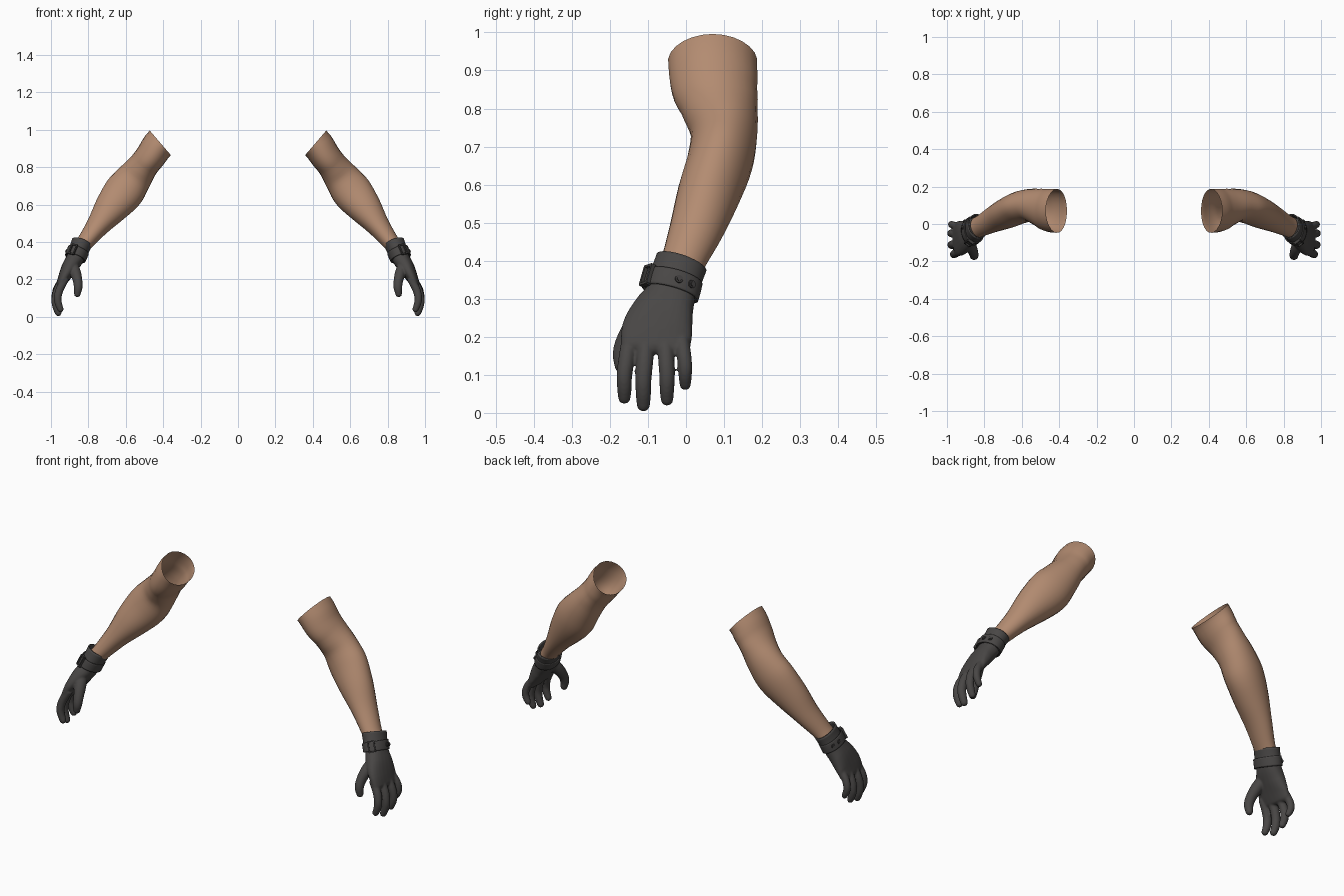
import bpy, bmesh, math
from mathutils import Vector, Matrix

if "Cube" in bpy.data.objects:
    bpy.data.objects.remove(bpy.data.objects["Cube"])


def material(name, rgb):
    m = bpy.data.materials.new(name)
    m.diffuse_color = (*rgb, 1)
    m.use_nodes = True
    m.node_tree.nodes["Principled BSDF"].inputs["Base Color"].default_value = m.diffuse_color
    return m


SKIN = material("skin", (0.45, 0.26, 0.165))
LEATHER = material("dark leather", (0.066, 0.062, 0.06))
STRAP = material("strap leather", (0.052, 0.049, 0.048))


def frame(t):
    """Outward and backward axes of a cross-section with normal t."""
    t = t.normalized()
    v = Vector((0, 1, 0))
    v = (v - t * v.dot(t)).normalized()
    return t.cross(v), v


def spline(rings, pre=None, steps=4):
    """Smooth samples (centre, tangent, half widths) through the rings."""
    pts = [Vector(r) for r in rings]
    first = pts[0] * 2 - pts[1]
    if pre:
        first[0], first[1], first[2] = pre
    pts = [first] + pts + [pts[-1] * 2 - pts[-2]]
    out = []
    for i in range(1, len(pts) - 2):
        p0, p1, p2, p3 = pts[i - 1:i + 3]
        last = i == len(pts) - 3
        for k in range(steps + (1 if last else 0)):
            s = k / steps
            b, c, d = p2 - p0, p0 * 2 - p1 * 5 + p2 * 4 - p3, p1 * 3 - p0 - p2 * 3 + p3
            p = p1 + (b * s + c * s * s + d * s ** 3) * 0.5
            t = (b + c * (2 * s) + d * (3 * s * s)) * 0.5
            out.append((Vector(p[:3]), Vector(t[:3]).normalized(), p[3], p[4]))
    return out


def loft(bm, rings, n=24, closed=False, pre=None, egg=0.0, power=1.0):
    secs = spline(rings, pre)
    if closed:                                  # rounded far end
        p, t, a, b = secs[-1]
        r = min(a, b)
        for ang in (25, 50, 70, 84):
            s, c = math.sin(math.radians(ang)), math.cos(math.radians(ang))
            secs.append((p + t * r * s, t, a - r * (1 - c), b - r * (1 - c)))
    loops = []
    for p, t, a, b in secs:
        u, v = frame(t)
        loop = []
        for k in range(n):
            c, s = math.cos(2 * math.pi * k / n), math.sin(2 * math.pi * k / n)
            cu = math.copysign(abs(c) ** power, c)
            sv = math.copysign(abs(s) ** power, s)
            loop.append(bm.verts.new(p + u * a * cu + v * b * sv * (1 - egg * c)))
        loops.append(loop)
    for l0, l1 in zip(loops, loops[1:]):
        for k in range(n):
            j = (k + 1) % n
            bm.faces.new((l0[k], l0[j], l1[j], l1[k]))
    if closed:
        bm.faces.new(loops[0][::-1])
        bm.faces.new(loops[-1])


def finish(bm, name, mat, solid=0, voxel=0):
    """Turn the bmesh into an object mirrored to both sides."""
    bmesh.ops.recalc_face_normals(bm, faces=bm.faces)
    me = bpy.data.meshes.new(name)
    bm.to_mesh(me)
    bm.free()
    me.materials.append(mat)
    ob = bpy.data.objects.new(name, me)
    bpy.context.collection.objects.link(ob)
    if solid:
        m = ob.modifiers.new("thickness", 'SOLIDIFY')
        m.thickness, m.offset = solid, 0
    if voxel:
        m = ob.modifiers.new("blend", 'REMESH')
        m.mode, m.voxel_size, m.use_smooth_shade = 'VOXEL', voxel, True
        m = ob.modifiers.new("soften", 'SMOOTH')
        m.factor, m.iterations = 0.5, 4
    m = ob.modifiers.new("both sides", 'MIRROR')
    m.use_mirror_merge = False
    bpy.ops.object.select_all(action='DESELECT')
    ob.select_set(True)
    bpy.context.view_layer.objects.active = ob
    bpy.ops.object.shade_smooth_by_angle(angle=math.radians(40))
    return ob


# bare arm, open at the top: x, y, z, half thickness, half depth
bm = bmesh.new()
loft(bm, [(0.415, 0.07, 0.93, 0.087, 0.117),
          (0.465, 0.075, 0.862, 0.082, 0.114),
          (0.505, 0.088, 0.81, 0.081, 0.102),
          (0.555, 0.1, 0.742, 0.095, 0.088),
          (0.61, 0.09, 0.668, 0.107, 0.086),
          (0.68, 0.06, 0.58, 0.09, 0.082),
          (0.75, 0.028, 0.487, 0.062, 0.071),
          (0.81, -0.004, 0.408, 0.047, 0.059),
          (0.84, -0.018, 0.37, 0.042, 0.056)],
     pre=(0.337, 0.075, 0.972), egg=0.08)
finish(bm, "arm", SKIN)

# gloved hand: palm, fingers and thumb blended together
bm = bmesh.new()
loft(bm, [(0.848, -0.022, 0.365, 0.044, 0.058),
          (0.872, -0.04, 0.31, 0.046, 0.066),
          (0.9, -0.06, 0.265, 0.043, 0.082),
          (0.925, -0.075, 0.22, 0.034, 0.093),
          (0.946, -0.08, 0.178, 0.025, 0.092)],
     closed=True, power=0.85)
# fingers: root y, tip y, tip z, x offset, radius
for y0, y1, z, dx, r in ((-0.147, -0.162, 0.024, -0.012, 0.0205),
                         (-0.103, -0.112, 0.004, 0, 0.0215),
                         (-0.055, -0.05, 0.019, 0.002, 0.0205),
                         (-0.012, -0.002, 0.06, 0, 0.0185)):
    top = 0.205
    low = z + r * 0.8
    rings = []
    for f, x, k in ((0, 0.934, 1), (0.35, 0.965, 1.05), (0.62, 0.976, 1),
                    (0.82, 0.972, 0.95), (1, 0.961, 0.82)):
        rings.append((x + dx, y0 + (y1 - y0) * min(1, f * 1.6),
                      top + (low - top) * f, r * k, r * k))
    loft(bm, rings, n=16, closed=True)
loft(bm, [(0.885, -0.085, 0.285, 0.028, 0.03),
          (0.868, -0.128, 0.235, 0.029, 0.031),
          (0.857, -0.158, 0.19, 0.025, 0.026),
          (0.855, -0.17, 0.155, 0.023, 0.023),
          (0.859, -0.17, 0.123, 0.018, 0.018)], n=16, closed=True)
finish(bm, "gloved_hand", LEATHER, voxel=0.0045)

# flared glove cuff
bm = bmesh.new()
loft(bm, [(0.835, -0.012, 0.395, 0.053, 0.066),
          (0.85, -0.025, 0.36, 0.05, 0.066),
          (0.87, -0.04, 0.315, 0.049, 0.068)], n=32)
finish(bm, "glove_cuff", LEATHER, solid=0.007)

# wrist strap
STRAP_RINGS = [(0.853, -0.03, 0.356, 0.056, 0.073),
               (0.862, -0.036, 0.335, 0.056, 0.074),
               (0.87, -0.042, 0.314, 0.055, 0.074)]
bm = bmesh.new()
loft(bm, STRAP_RINGS, n=32)
finish(bm, "wrist_strap", LEATHER, solid=0.006)

# hardware sits on the strap at a given angle around the wrist
centre = Vector(STRAP_RINGS[1][:3])
axis = Vector(STRAP_RINGS[2][:3]) - Vector(STRAP_RINGS[0][:3])
U, V = frame(axis)


def on_strap(deg):
    c, s = math.cos(math.radians(deg)), math.sin(math.radians(deg))
    out = (U * c / 0.056 + V * s / 0.074).normalized()
    side = axis.normalized().cross(out)
    m = Matrix((side, axis.normalized(), out)).transposed().to_4x4()
    m.translation = centre + U * 0.057 * c + V * 0.075 * s
    return m


# strap snap buttons
bm = bmesh.new()
for deg in (14, 44):
    for r, h in ((0.012, 0.01), (0.007, 0.015)):
        bmesh.ops.create_cone(bm, cap_ends=True, segments=20, radius1=r,
                              radius2=r * 0.85, depth=h, matrix=on_strap(deg))
finish(bm, "strap_buttons", STRAP)

# rectangular strap buckle made of four bars
bm = bmesh.new()
for x, y, w, h in ((0, 0.026, 0.034, 0.007), (0, -0.026, 0.034, 0.007),
                   (0.015, 0, 0.007, 0.052), (-0.015, 0, 0.007, 0.052)):
    bmesh.ops.create_cube(bm, size=1, matrix=on_strap(-62)
                          @ Matrix.Translation((x, y, 0.002))
                          @ Matrix.Diagonal((w, h, 0.014, 1)))
finish(bm, "strap_buckle", STRAP)
